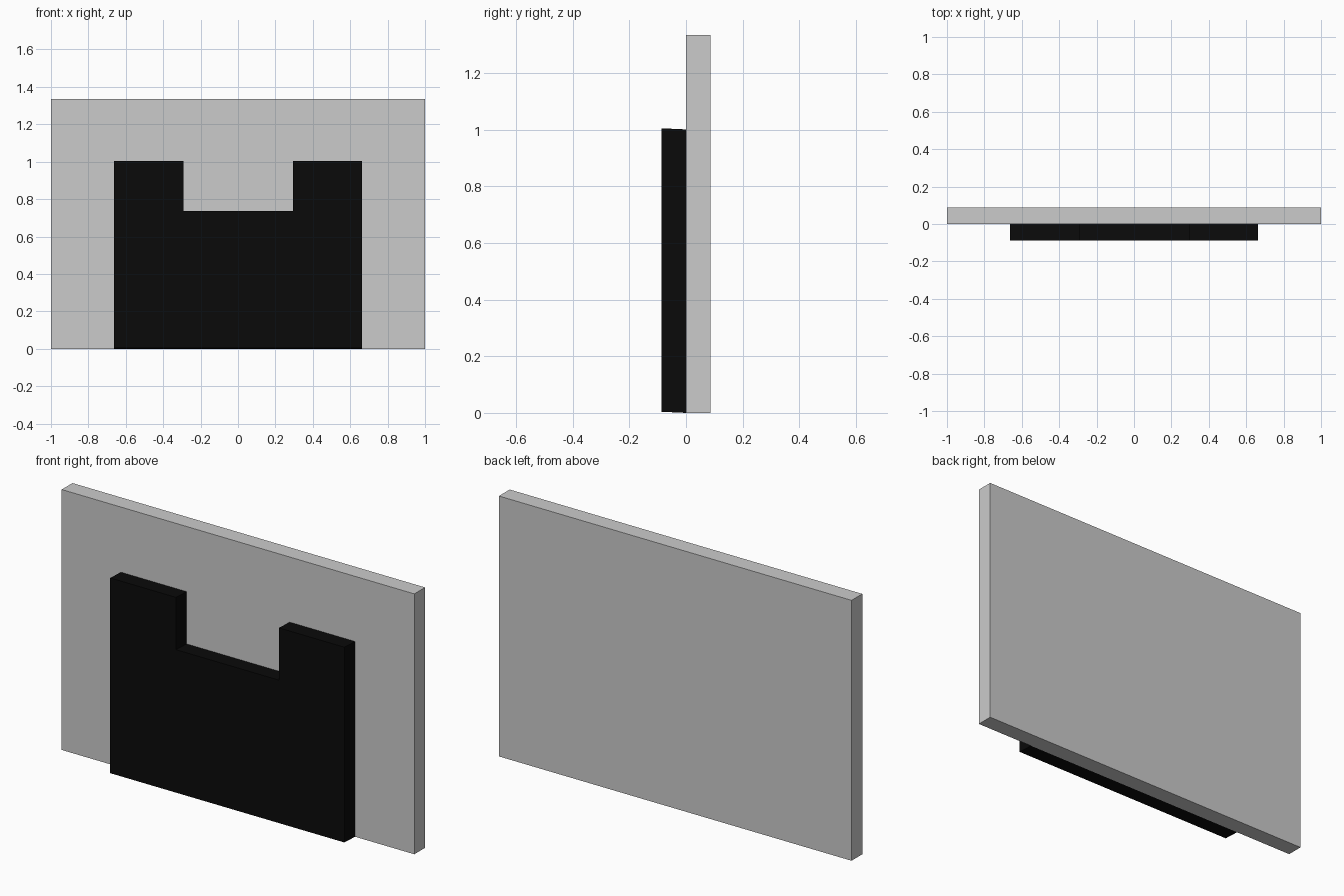
import bpy, bmesh

if "Cube" in bpy.data.objects:
    bpy.data.objects.remove(bpy.data.objects["Cube"])

DEPTH = 0.087


def extruded_plate(name, profile, y_front, y_back, back_drop=0.0):
    """Extrude an x-z outline from y_front to y_back, the back slightly lower."""
    bm = bmesh.new()
    face = bm.faces.new([bm.verts.new((x, y_front, z)) for x, z in profile])
    result = bmesh.ops.extrude_face_region(bm, geom=[face], use_keep_orig=True)
    back = [v for v in result["geom"] if isinstance(v, bmesh.types.BMVert)]
    bmesh.ops.translate(bm, verts=back, vec=(0, y_back - y_front, -back_drop))
    bmesh.ops.recalc_face_normals(bm, faces=bm.faces)
    mesh = bpy.data.meshes.new(name)
    bm.to_mesh(mesh)
    bm.free()
    obj = bpy.data.objects.new(name, mesh)
    bpy.context.collection.objects.link(obj)
    return obj


# Grey backing panel
extruded_plate("back_panel", [(-1, 0), (1, 0), (1, 1.335), (-1, 1.335)], 0, DEPTH)

# Black notched plate on the front
notched = [(-0.664, 0.004), (0.664, 0.004), (0.664, 1.005), (0.293, 1.005),
           (0.293, 0.737), (-0.291, 0.737), (-0.291, 1.005), (-0.664, 1.005)]
plate = extruded_plate("notched_plate", notched, -DEPTH, 0, back_drop=0.004)

black = bpy.data.materials.new("black")
black.diffuse_color = (0.003, 0.003, 0.003, 1)
black.use_nodes = True
black.node_tree.nodes["Principled BSDF"].inputs["Base Color"].default_value = black.diffuse_color
plate.data.materials.append(black)
